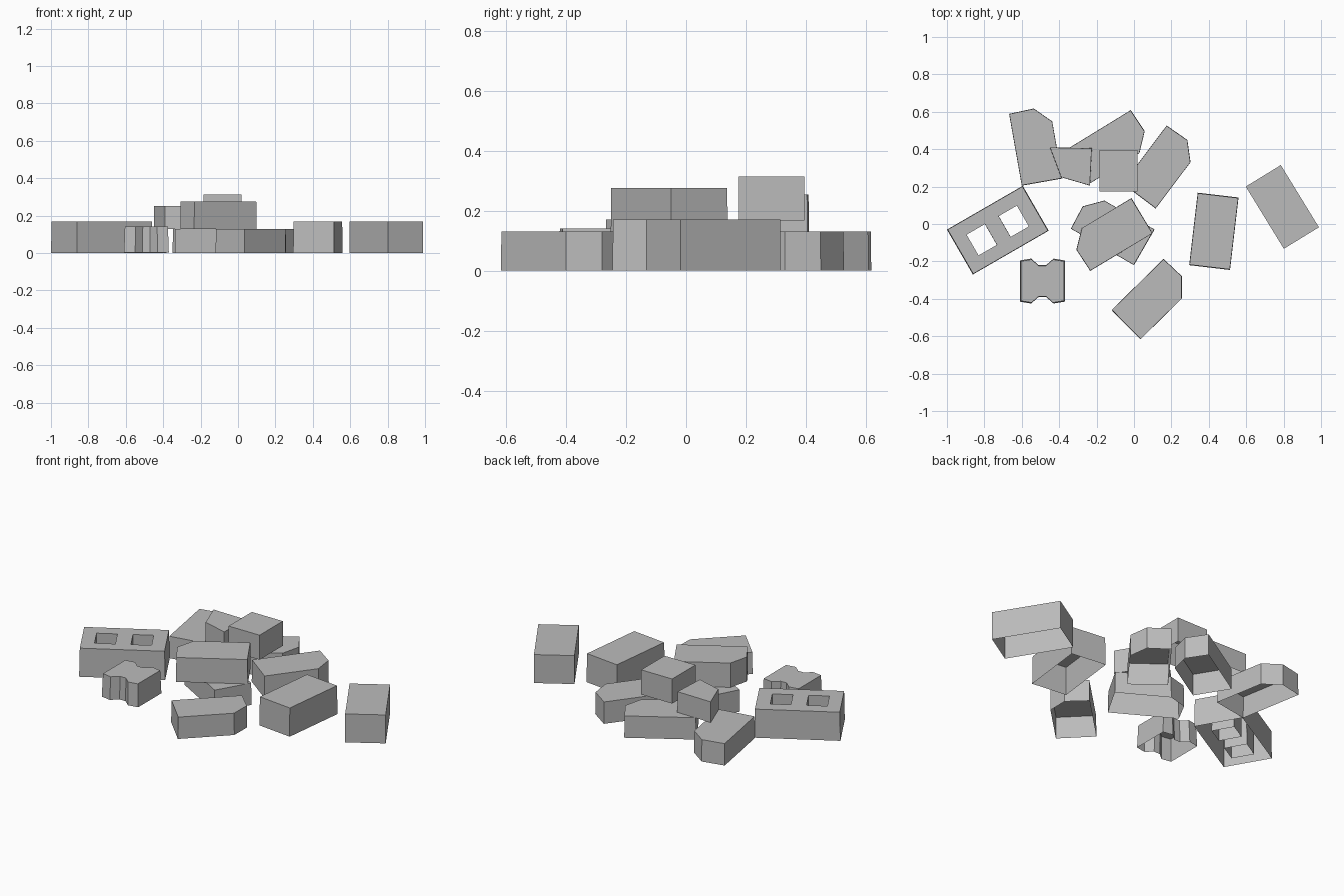
import bpy
import bmesh
from math import radians
from mathutils import Matrix, Vector

default_cube = bpy.data.objects.get("Cube")
if default_cube:
    bpy.data.objects.remove(default_cube, do_unlink=True)

# One plain concrete colour for everything
concrete = bpy.data.materials.new("concrete_grey")
concrete.use_nodes = True
grey = (0.5, 0.5, 0.5, 1)
concrete.diffuse_color = grey
concrete.node_tree.nodes["Principled BSDF"].inputs["Base Color"].default_value = grey


def shell(name, polygons, height, corner=(0, 0), angle=0, base=0, taper=0.985):
    """Top polygons with walls dropped from every open edge; the underside is open."""
    bm = bmesh.new()
    for polygon in polygons:
        bm.faces.new([bm.verts.new((u, v, height)) for u, v in polygon])
    bmesh.ops.remove_doubles(bm, verts=bm.verts, dist=0.0001)
    bmesh.ops.recalc_face_normals(bm, faces=bm.faces)
    if next(iter(bm.faces)).normal.z < 0:
        bmesh.ops.reverse_faces(bm, faces=bm.faces)
    top = list(bm.verts)
    centre = sum((v.co for v in top), Vector()) / len(top)
    rim = [e for e in bm.edges if e.is_boundary]
    walls = bmesh.ops.extrude_edge_only(bm, edges=rim)["geom"]
    for item in walls:
        if isinstance(item, bmesh.types.BMVert):
            item.co.z = 0
    # Walls lean in slightly towards the top
    for v in top:
        v.co = centre + (v.co - centre) * taper
    bmesh.ops.recalc_face_normals(bm, faces=bm.faces)
    if max(bm.faces, key=lambda f: f.calc_center_median().z).normal.z < 0:
        bmesh.ops.reverse_faces(bm, faces=bm.faces)
    place = Matrix.Translation((*corner, base)) @ Matrix.Rotation(radians(angle), 4, "Z")
    bm.transform(place)
    mesh = bpy.data.meshes.new(name)
    bm.to_mesh(mesh)
    bm.free()
    mesh.materials.append(concrete)
    obj = bpy.data.objects.new(name, mesh)
    bpy.context.collection.objects.link(obj)
    return obj


def rectangle(u0, u1, v0, v1):
    return [(u0, v0), (u1, v0), (u1, v1), (u0, v1)]


# Bricks with one broken corner, placed by their rear left corner
chipped = [(0, 0), (0.39, 0), (0.395, -0.135), (0.31, -0.22), (0, -0.22)]
for name, corner, angle, base, height in (
    ("chipped_brick_back_right", (-0.6, 0.205), 100, 0, 0.13),
    ("chipped_brick_back", (-0.35, 0.405), 31.5, 0, 0.13),
    ("chipped_brick_back_left", (-0.06, 0.215), 53, 0, 0.13),
    ("chipped_brick_middle", (0, -0.22), 150, 0, 0.13),
    ("chipped_brick_front", (-0.12, -0.46), 44.5, 0, 0.13),
    ("chipped_brick_stacked", (0.1, -0.05), 211, 0.13, 0.145),
):
    shell(name, [chipped], height, corner, angle, base, 0.99)

# Whole blocks and a half block on the pile
whole = rectangle(0, 0.39, 0, -0.22)
shell("whole_block_inner", [whole], 0.17, (0.295, -0.22), 83.3)
shell("whole_block_outer", [whole], 0.17, (0.785, 0.315), -58.5, taper=1)
shell("half_block_stacked", [rectangle(0, 0.22, 0, -0.205)], 0.147, (-0.185, 0.175), 90, 0.167, 1)

# Broken fragment resting across two bricks
fragment = [(-0.45, 0.41), (-0.225, 0.405), (-0.235, 0.205), (-0.39, 0.25)]
shell("broken_fragment", [fragment], 0.123, base=0.13)

# Hollow block: a grid of top cells with two left out
us = [0, 0.075, 0.19, 0.276, 0.39, 0.468]
vs = [0, -0.075, -0.205, -0.277]
cells = [rectangle(us[i], us[i + 1], vs[j], vs[j + 1])
         for i in range(5) for j in range(3) if not (j == 1 and i in (1, 3))]
shell("hollow_block", cells, 0.17, (-1, -0.03), 30)

# Notched paver, mirrored from one quarter
quarter = [(0.12, 0.11), (0.06, 0.12), (0.02, 0.085)]
half = quarter + [(-x, y) for x, y in reversed(quarter)]
paver = half + [(-x, -y) for x, y in half]
shell("notched_paver", [paver], 0.137, (-0.49, -0.305), base=0.004, taper=0.96)
